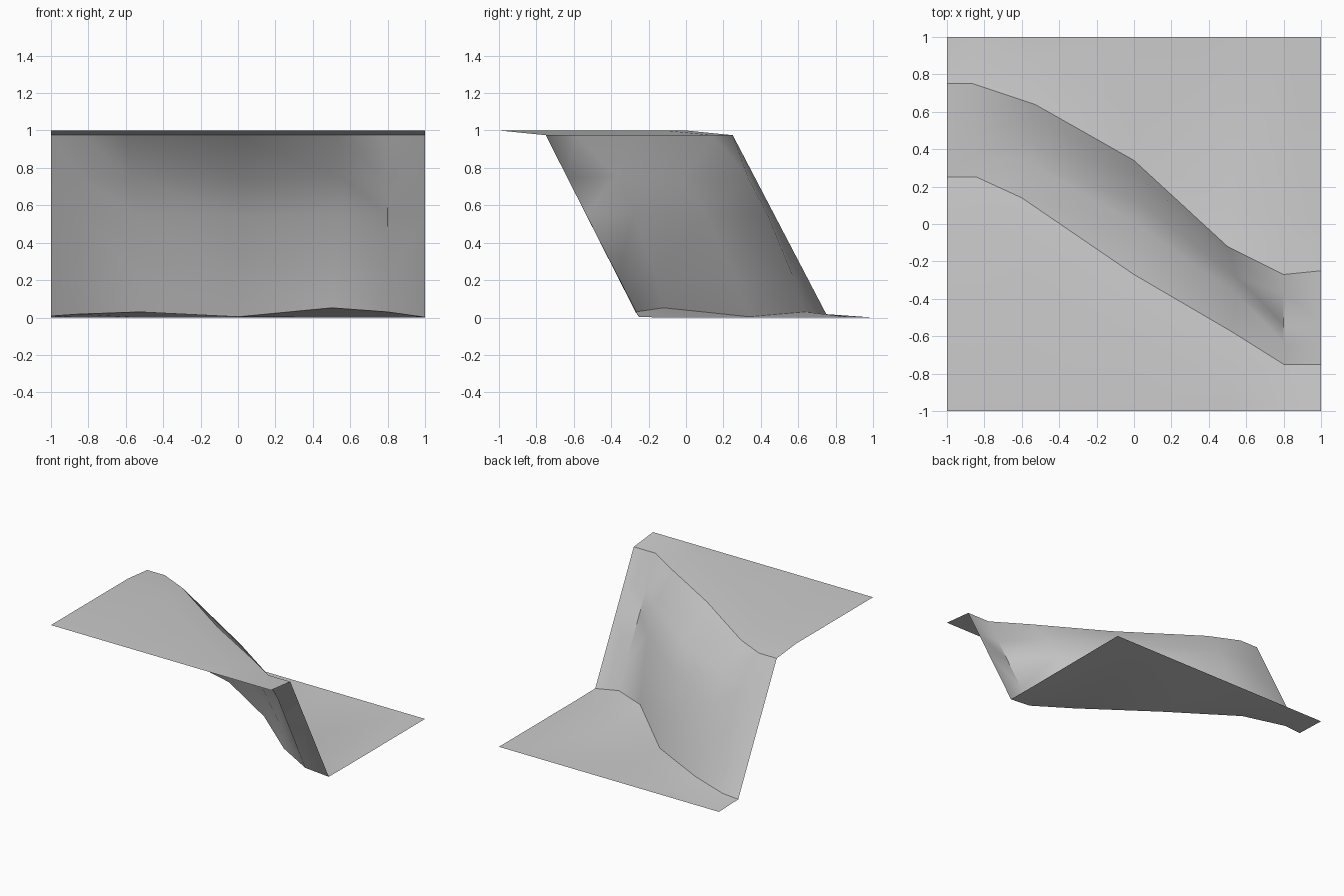
import bpy, bmesh, math

if "Cube" in bpy.data.objects:
    bpy.data.objects.remove(bpy.data.objects["Cube"])

grey = bpy.data.materials.new("stone grey")
grey.diffuse_color = (0.6, 0.6, 0.6, 1)
grey.use_nodes = True
grey.node_tree.nodes["Principled BSDF"].inputs["Base Color"].default_value = grey.diffuse_color

# Crest and foot lines of the cliff, running left to right
crest = [(-1, .25, .975), (-.84, .25, .975), (-.6, .14, .975), (0, -.27, .975),
         (.53, -.58, .975), (.8, -.75, .975), (1, -.75, .975)]
foot = [(-1, .75, .008), (-.86, .75, .018), (-.53, .64, .03), (0, .34, .004),
        (.5, -.12, .052), (.8, -.27, .03), (1, -.25, .002)]
# How strongly each column of the cliff bulges outward
swell = [0, 0, .65, 1, .85, 0, 0]


def strip(name, rows):
    """Skin rows of points, listed front to back, into an open sheet."""
    bm = bmesh.new()
    grid = [[bm.verts.new(p) for p in row] for row in rows]
    for a, b in zip(grid, grid[1:]):
        for i in range(len(a) - 1):
            bm.faces.new((a[i], a[i + 1], b[i + 1], b[i]))
    bmesh.ops.remove_doubles(bm, verts=bm.verts, dist=1e-4)
    bmesh.ops.triangulate(bm, faces=bm.faces)
    mesh = bpy.data.meshes.new(name)
    bm.to_mesh(mesh)
    bm.free()
    mesh.materials.append(grey)
    ob = bpy.data.objects.new(name, mesh)
    bpy.context.collection.objects.link(ob)
    bpy.ops.object.select_all(action='DESELECT')
    ob.select_set(True)
    bpy.context.view_layer.objects.active = ob
    bpy.ops.object.shade_smooth_by_angle(angle=math.radians(35))


def level(t, bulge):
    """Row of the cliff at height fraction t, pushed outward by bulge."""
    row = []
    for p, q, s in zip(foot, crest, swell):
        x, y, z = (a + (b - a) * t for a, b in zip(p, q))
        row.append((x + .3 * s * bulge, y + s * bulge, z))
    return row


# Upper ground: flat, then dipping slightly to the crest
strip("plateau", [[(x, -1, 1) for x, y, z in crest],
                  [(x, max(y - .25, -1), 1) for x, y, z in crest],
                  crest])
# Sloping cliff face, bulging in the middle
strip("cliff_face", [level(1, 0), level(.76, .11), level(.55, .11),
                     level(.2, .05), level(0, 0)])
# Lower ground: small rise at the foot, then flat
strip("lower_ground", [foot,
                       [(x, min(y + .25, 1), 0) for x, y, z in foot],
                       [(x, 1, 0) for x, y, z in foot]])
